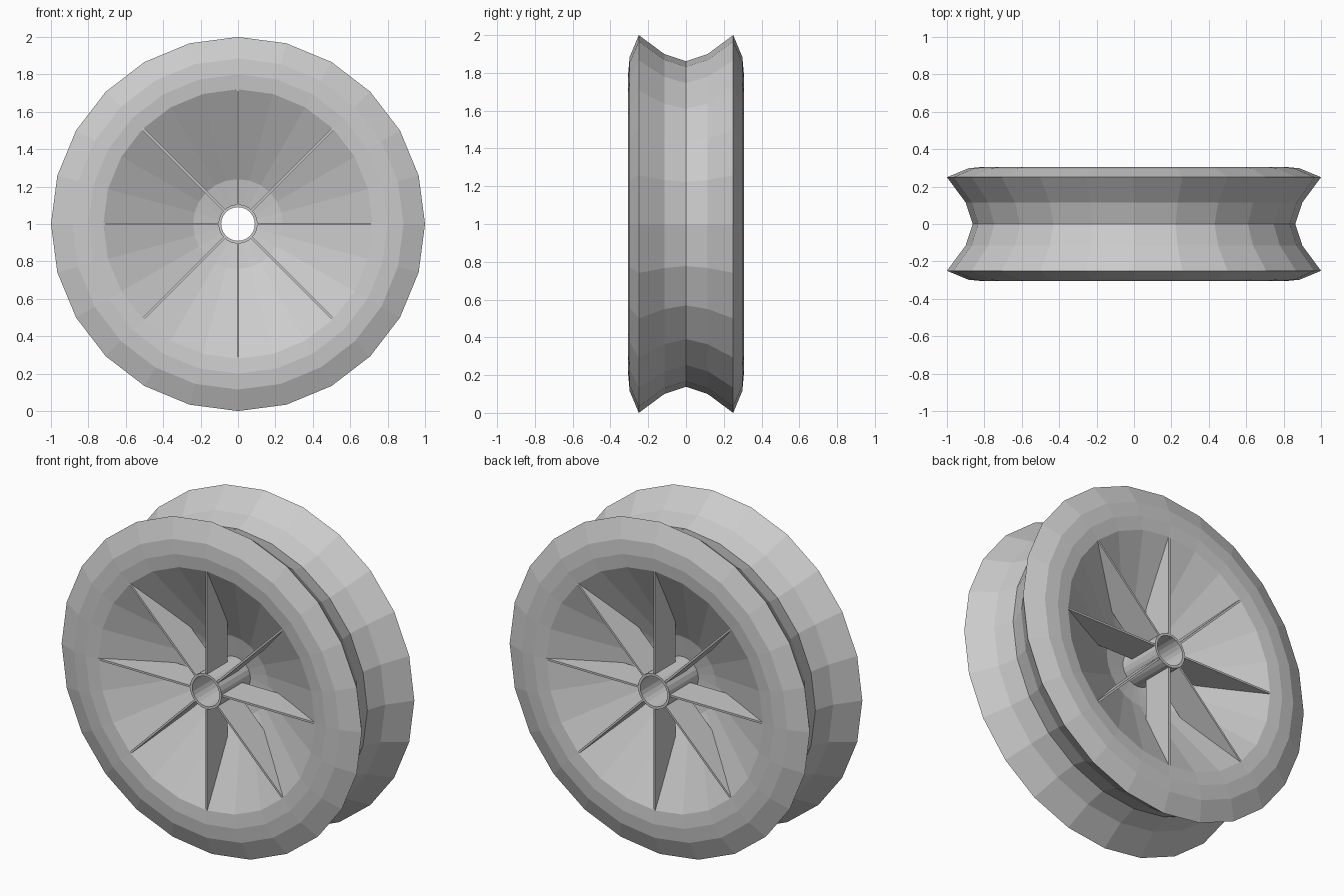
import bpy, bmesh
from math import sin, cos, pi

if "Cube" in bpy.data.objects:
    bpy.data.objects.remove(bpy.data.objects["Cube"])

SIDES = 24
CENTRE_Z = 1.0


def finish(name, bm):
    bmesh.ops.recalc_face_normals(bm, faces=bm.faces)
    mesh = bpy.data.meshes.new(name)
    bm.to_mesh(mesh)
    bm.free()
    obj = bpy.data.objects.new(name, mesh)
    obj.location.z = CENTRE_Z
    bpy.context.collection.objects.link(obj)
    return obj


def lathe(name, profile, sides=SIDES):
    """Revolve a closed (radius, y) profile around the y axis."""
    bm = bmesh.new()
    rings = [[bm.verts.new((r * cos(2 * pi * i / sides), y, r * sin(2 * pi * i / sides)))
              for r, y in profile] for i in range(sides)]
    n = len(profile)
    for i in range(sides):
        a, b = rings[i], rings[(i + 1) % sides]
        for j in range(n):
            k = (j + 1) % n
            bm.faces.new((a[j], a[k], b[k], b[j]))
    return finish(name, bm)


# Grooved rim and conical web: front half of the section, mirrored to the back
half = [(0.90, -0.115), (1.0, -0.25), (0.885, -0.298), (0.80, -0.306),
        (0.72, -0.298), (0.24, -0.055), (0.10, -0.03)]
section = [(0.862, 0)] + half + [(r, -y) for r, y in reversed(half)]
lathe("wheel_rim", section)

# Hollow axle hub
lathe("hub_tube", [(0.105, -0.306), (0.105, 0.306), (0.09, 0.306), (0.09, -0.306)])

# Thin radial ribs on both faces
RIB = [(0.10, -0.302), (0.72, -0.302), (0.35, -0.108), (0.10, -0.108)]
T = 0.006
for side, label in ((1, "front"), (-1, "back")):
    for i in range(8):
        a = i * pi / 4
        bm = bmesh.new()
        loops = [[bm.verts.new((r * cos(a) - t * sin(a), side * y, r * sin(a) + t * cos(a)))
                  for r, y in RIB] for t in (-T, T)]
        bm.faces.new(loops[0])
        bm.faces.new(loops[1][::-1])
        for j in range(4):
            k = (j + 1) % 4
            bm.faces.new((loops[0][j], loops[1][j], loops[1][k], loops[0][k]))
        finish(f"{label}_rib_{i + 1}", bm)
